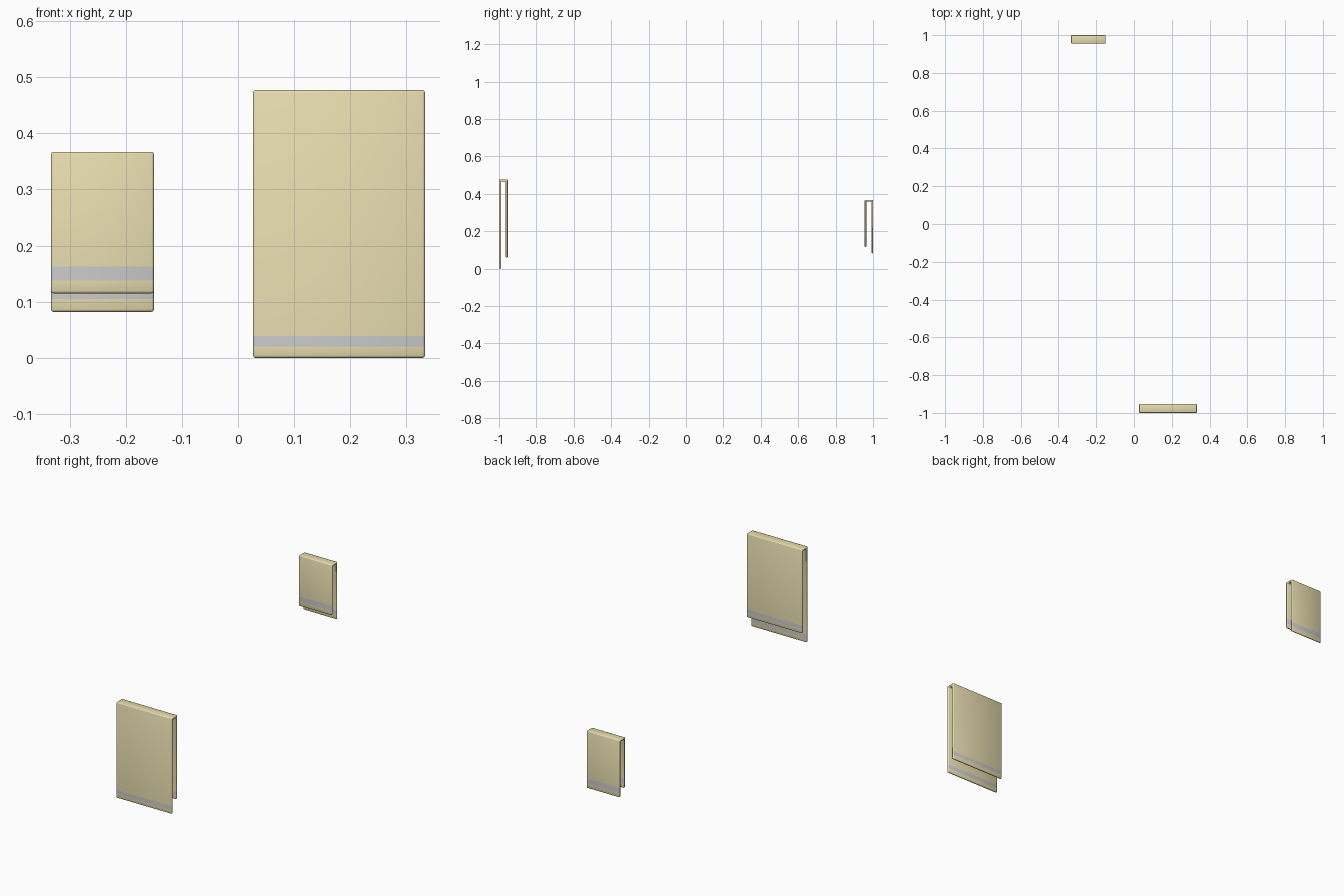
import bpy, bmesh

if "Cube" in bpy.data.objects:
    bpy.data.objects.remove(bpy.data.objects["Cube"])


def material(name, color):
    m = bpy.data.materials.new(name)
    m.diffuse_color = (*color, 1)
    m.use_nodes = True
    m.node_tree.nodes["Principled BSDF"].inputs["Base Color"].default_value = m.diffuse_color
    return m


gold = material("gold_cloth", (0.80, 0.72, 0.43))
grey = material("grey_stripe", (0.68, 0.68, 0.68))


def towel(name, x0, x1, y0, y1, top, front_bottom, back_bottom, gap, stripe, thick):
    """Sheet folded over at the top, with a stripe near both hems."""
    f, b = front_bottom, back_bottom
    path = [(y0, f), (y0, f + gap), (y0, f + gap + stripe), (y0, top),
            (y1, top), (y1, b + gap + stripe), (y1, b + gap), (y1, b)]
    bm = bmesh.new()
    rows = [[bm.verts.new((x, y, z)) for x in (x0, x1)] for y, z in path]
    for i, (lo, hi) in enumerate(zip(rows, rows[1:])):
        face = bm.faces.new((lo[0], lo[1], hi[1], hi[0]))
        face.material_index = 1 if i in (1, 5) else 0
    mesh = bpy.data.meshes.new(name)
    bm.to_mesh(mesh)
    bm.free()
    ob = bpy.data.objects.new(name, mesh)
    bpy.context.collection.objects.link(ob)
    mesh.materials.append(gold)
    mesh.materials.append(grey)

    # Cloth thickness and soft hems
    solid = ob.modifiers.new("thickness", "SOLIDIFY")
    solid.thickness = thick
    solid.offset = -1
    solid.use_even_offset = True
    bevel = ob.modifiers.new("soft_edges", "BEVEL")
    bevel.width = 0.004
    bevel.segments = 2
    bevel.limit_method = "ANGLE"

    bpy.ops.object.select_all(action="DESELECT")
    ob.select_set(True)
    bpy.context.view_layer.objects.active = ob
    for mod in list(ob.modifiers):
        bpy.ops.object.modifier_apply(modifier=mod.name)
    bpy.ops.object.shade_smooth_by_angle(angle=1.05)


# Large towel at the front, small towel at the back
towel("large_towel", 0.027, 0.333, -1.0, -0.953, 0.477, 0.0, 0.059, 0.020, 0.019, 0.011)
towel("small_towel", -0.333, -0.150, 0.955, 1.0, 0.367, 0.115, 0.082, 0.023, 0.025, 0.009)
